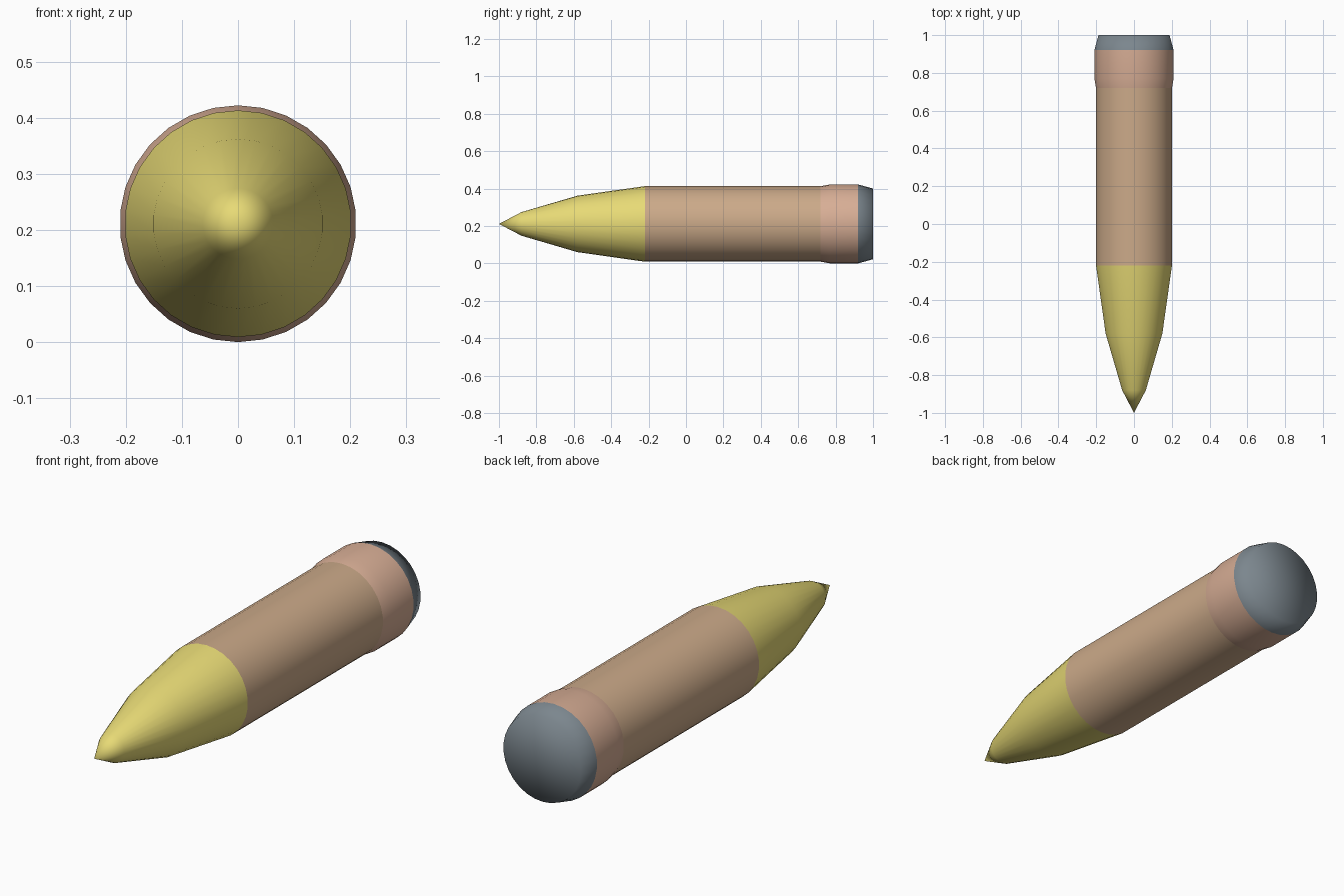
import bpy, bmesh, math

if "Cube" in bpy.data.objects:
    bpy.data.objects.remove(bpy.data.objects["Cube"])

SIDES = 30
AXIS_Z = 0.211


def material(name, color):
    m = bpy.data.materials.new(name)
    m.diffuse_color = (*color, 1)
    m.use_nodes = True
    m.node_tree.nodes["Principled BSDF"].inputs["Base Color"].default_value = m.diffuse_color
    return m


def lathe(name, profile, mat):
    """Spin (y, radius) points around the long axis; radius 0 makes a point."""
    bm = bmesh.new()
    rings = []
    for y, r in profile:
        if r == 0:
            rings.append([bm.verts.new((0, y, AXIS_Z))] * SIDES)
            continue
        angles = [2 * math.pi * i / SIDES for i in range(SIDES)]
        rings.append([bm.verts.new((r * math.sin(a), y, AXIS_Z + r * math.cos(a)))
                      for a in angles])
    for a, b in zip(rings, rings[1:]):
        for i in range(SIDES):
            j = (i + 1) % SIDES
            bm.faces.new(dict.fromkeys((a[i], a[j], b[j], b[i])))
    bmesh.ops.recalc_face_normals(bm, faces=bm.faces)
    for f in bm.faces:
        f.smooth = True
    mesh = bpy.data.meshes.new(name)
    bm.to_mesh(mesh)
    bm.free()
    mesh.materials.append(mat)
    ob = bpy.data.objects.new(name, mesh)
    bpy.context.collection.objects.link(ob)
    return ob


# Pointed nose
lathe("nose", [(-1, 0), (-0.88, 0.063), (-0.58, 0.151), (-0.22, 0.202)],
      material("yellow", (0.80, 0.70, 0.18)))

# Straight body
lathe("body", [(-0.22, 0.202), (0.72, 0.202)],
      material("brown", (0.60, 0.40, 0.25)))

# Slightly wider band near the back
lathe("rear_band", [(0.72, 0.202), (0.77, 0.211), (0.92, 0.211)],
      material("copper", (0.68, 0.42, 0.30)))

# Tapered dark base with closed end
lathe("base_cap", [(0.92, 0.211), (1.0, 0.189), (1.0, 0)],
      material("slate", (0.20, 0.24, 0.27)))
